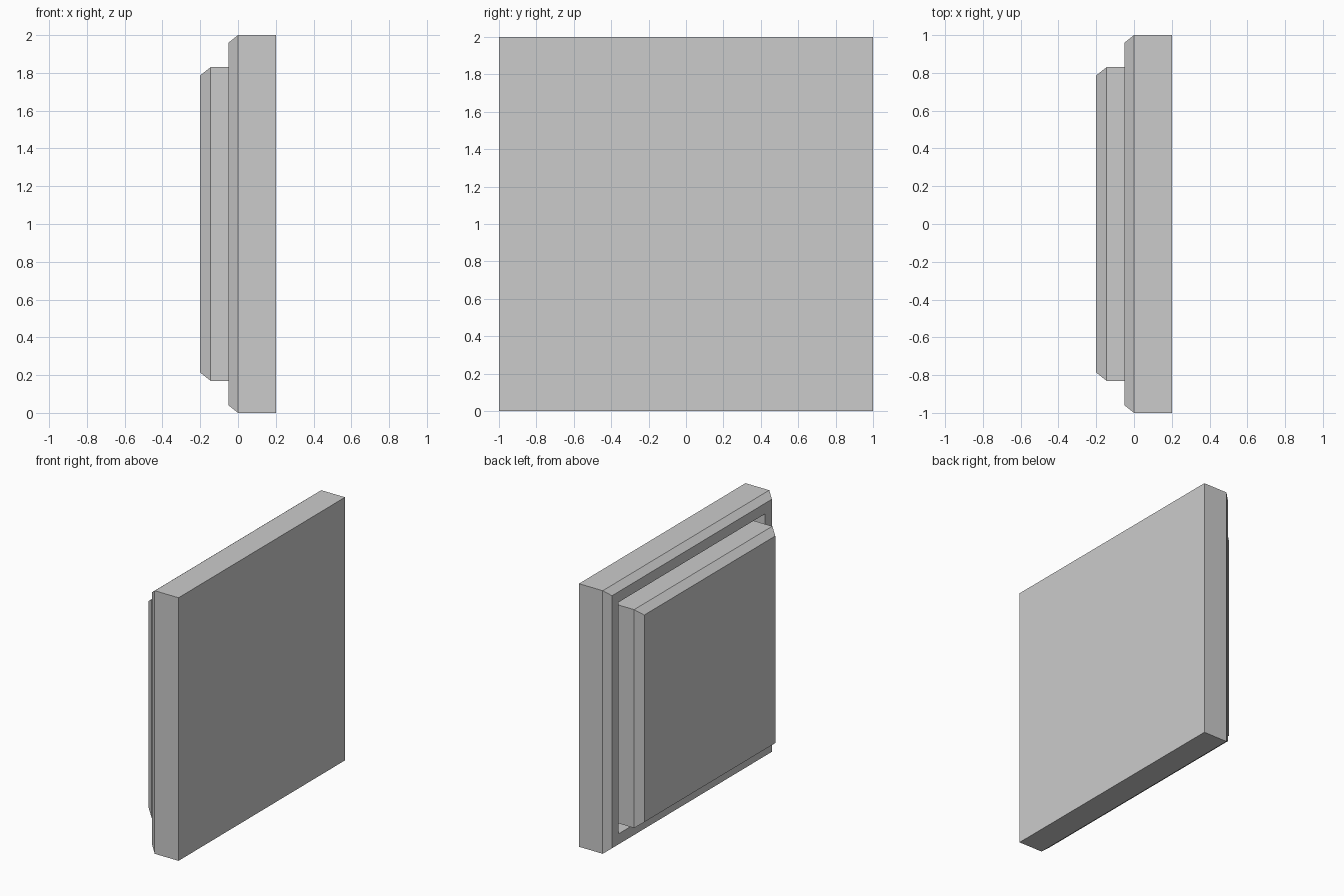
import bpy, bmesh

if "Cube" in bpy.data.objects:
    bpy.data.objects.remove(bpy.data.objects["Cube"])

# Square ring profile, from the flat face around to the raised face: (x, half size)
profile = [
    (0.20, 1.00),    # flat face
    (0.00, 1.00),    # outer wall
    (-0.05, 0.96),   # rim chamfer
    (-0.05, 0.88),   # rim face
    (0.05, 0.88),    # groove outer wall
    (0.05, 0.83),    # groove floor
    (-0.145, 0.83),  # raised panel wall
    (-0.20, 0.787),  # raised panel chamfer
]


def square_ring(bm, x, h):
    corners = [(-1, -1), (1, -1), (1, 1), (-1, 1)]
    return [bm.verts.new((x, h * a, 1 + h * b)) for a, b in corners]


bm = bmesh.new()
rings = [square_ring(bm, x, h) for x, h in profile]

# Bridge neighbouring rings, then cap both ends
for a, b in zip(rings, rings[1:]):
    for i in range(4):
        j = (i + 1) % 4
        bm.faces.new((a[i], a[j], b[j], b[i]))
bm.faces.new(rings[0])
bm.faces.new(rings[-1])
bmesh.ops.recalc_face_normals(bm, faces=bm.faces[:])

mesh = bpy.data.meshes.new("raised_wall_panel")
bm.to_mesh(mesh)
bm.free()
panel = bpy.data.objects.new("raised_wall_panel", mesh)
bpy.context.collection.objects.link(panel)
